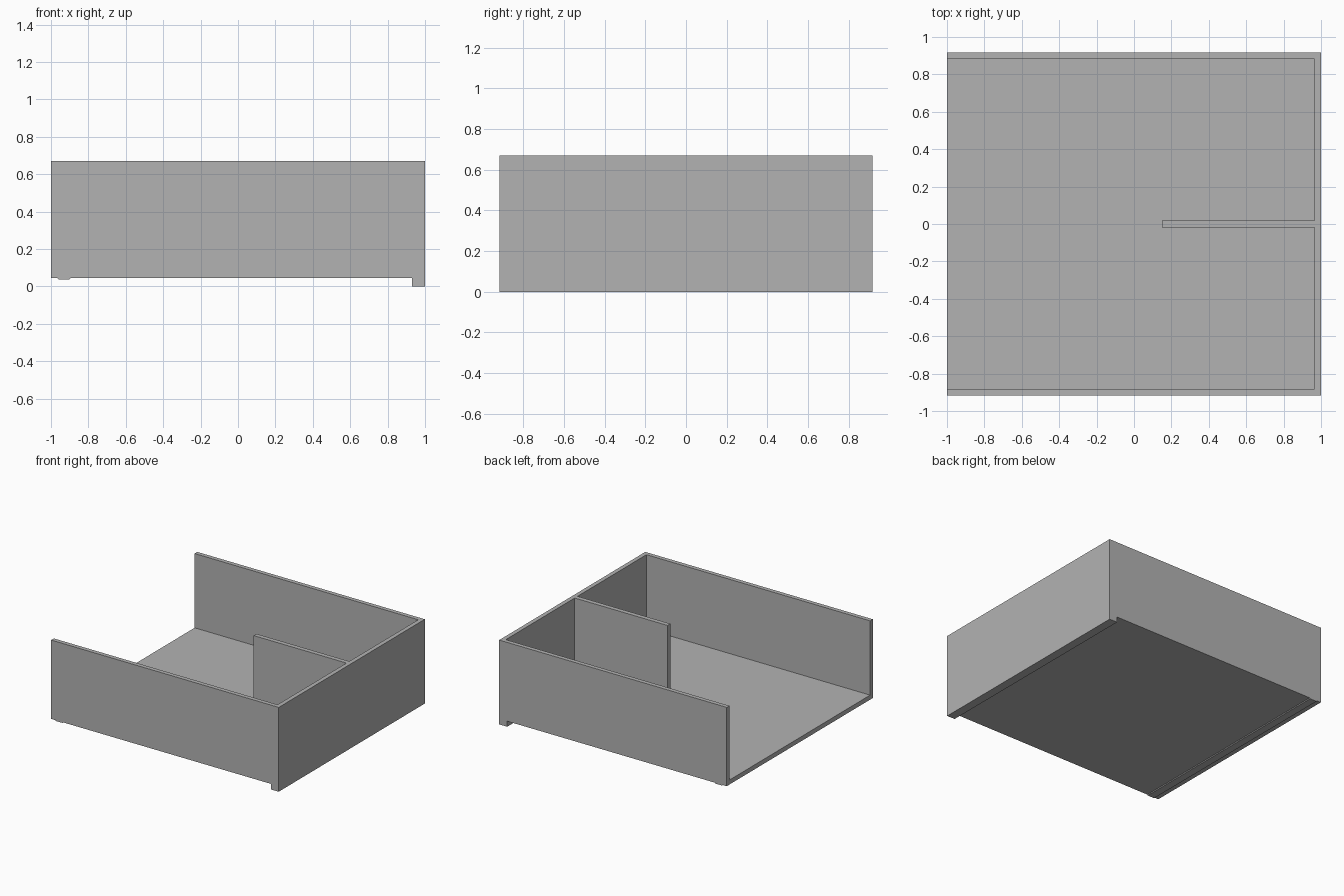
import bpy
import bmesh
from mathutils import Vector

default = bpy.data.objects.get("Cube")
if default:
    bpy.data.objects.remove(default, do_unlink=True)

# Overall sizes
HALF_X, HALF_Y, TOP = 1.0, 0.917, 0.67
UNDERSIDE, FLOOR = 0.044, 0.08
WALL = 0.034
DIVIDER_END, DIVIDER_HALF = 0.15, 0.018

grey = bpy.data.materials.new("plain_grey")
grey.use_nodes = True
colour = (0.45, 0.45, 0.45, 1)
grey.diffuse_color = colour
grey.node_tree.nodes["Principled BSDF"].inputs["Base Color"].default_value = colour


def prism(name, outline, direction):
    """Extrude a closed outline of 3D points along a direction."""
    bm = bmesh.new()
    face = bm.faces.new([bm.verts.new(p) for p in outline])
    extruded = bmesh.ops.extrude_face_region(bm, geom=[face], use_keep_orig=True)
    moved = [g for g in extruded["geom"] if isinstance(g, bmesh.types.BMVert)]
    bmesh.ops.translate(bm, verts=moved, vec=Vector(direction))
    bmesh.ops.recalc_face_normals(bm, faces=bm.faces)
    mesh = bpy.data.meshes.new(name)
    bm.to_mesh(mesh)
    bm.free()
    mesh.materials.append(grey)
    obj = bpy.data.objects.new(name, mesh)
    bpy.context.collection.objects.link(obj)
    return obj


# Solid body: side profile with a rear ridge and a deep lip underneath
side_profile = [
    (-HALF_X, TOP), (-HALF_X, UNDERSIDE), (-0.965, UNDERSIDE),
    (-0.96, 0.038), (-0.9, 0.038), (-0.895, UNDERSIDE),
    (0.93, UNDERSIDE), (0.93, 0), (HALF_X, 0), (HALF_X, TOP),
]
body = prism("drawer_body", [(x, -HALF_Y, z) for x, z in side_profile],
             (0, 2 * HALF_Y, 0))

# Cavity: open at one end, notched around the half-length divider
inner_x, inner_y = HALF_X - WALL, HALF_Y - WALL
half_plan = [(-HALF_X - 0.1, inner_y), (inner_x, inner_y),
             (inner_x, DIVIDER_HALF), (DIVIDER_END, DIVIDER_HALF)]
plan = half_plan + [(x, -y) for x, y in reversed(half_plan)]
cavity = prism("cavity_cutter", [(x, y, FLOOR) for x, y in plan], (0, 0, 1))
cavity.hide_render = True

# Hollow out the body, then discard the cutter
cut = body.modifiers.new("hollow", "BOOLEAN")
cut.operation = "DIFFERENCE"
cut.solver = "EXACT"
cut.object = cavity
bpy.context.view_layer.objects.active = body
body.select_set(True)
bpy.ops.object.modifier_apply(modifier=cut.name)
bpy.data.objects.remove(cavity, do_unlink=True)
